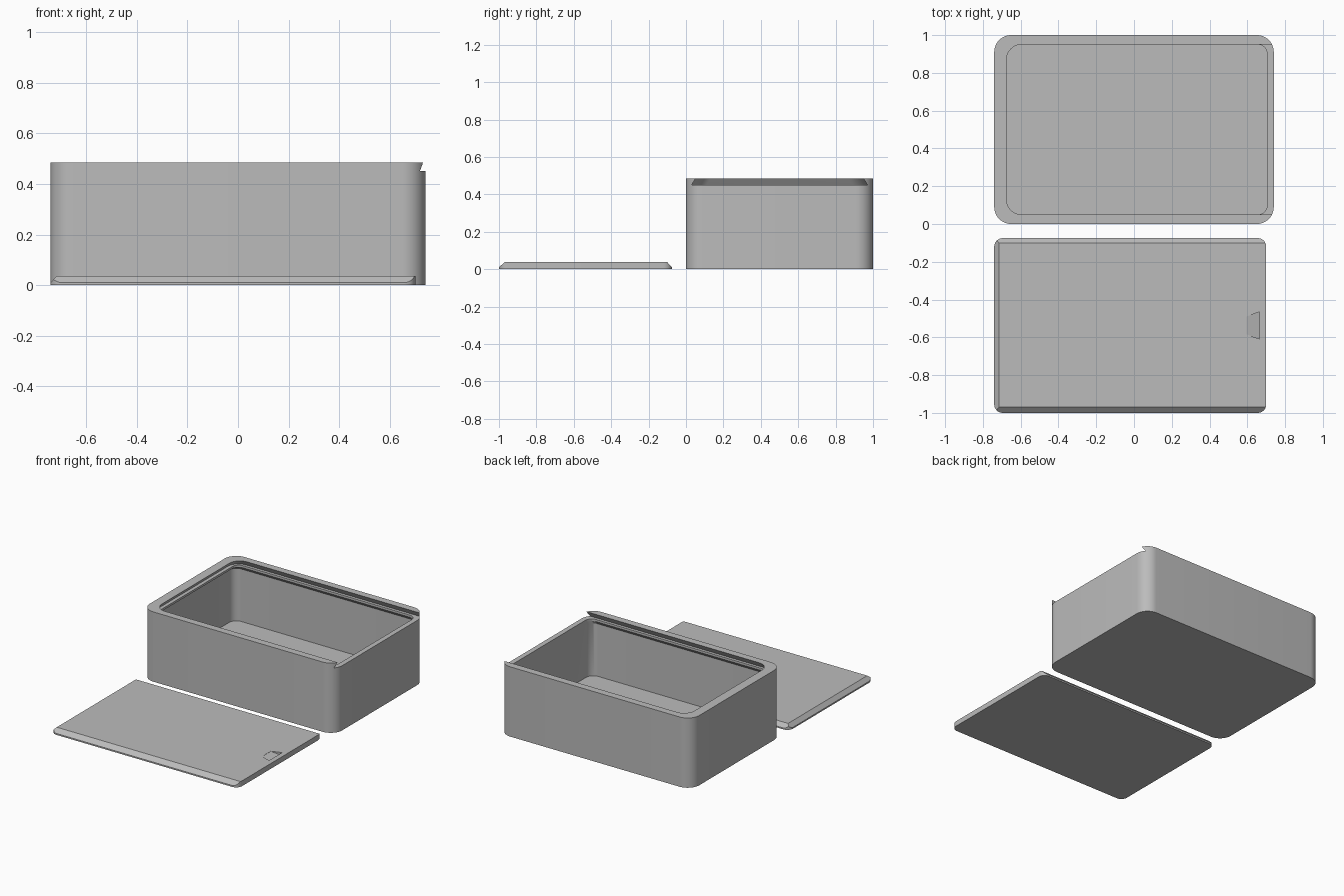
import bpy
import bmesh
from math import cos, sin, pi, radians
from mathutils import Vector

default = bpy.data.objects.get("Cube")
if default:
    bpy.data.objects.remove(default, do_unlink=True)

grey = bpy.data.materials.new("matte grey")
grey.use_nodes = True
grey.diffuse_color = (0.5, 0.5, 0.5, 1)
grey.node_tree.nodes["Principled BSDF"].inputs["Base Color"].default_value = (0.5, 0.5, 0.5, 1)


def rounded_ring(x0, x1, y0, y1, r, z, steps=12):
    """Rounded rectangle outline at height z."""
    corners = [(x1 - r, y1 - r), (x0 + r, y1 - r), (x0 + r, y0 + r), (x1 - r, y0 + r)]
    ring = []
    for quarter, (cx, cy) in enumerate(corners):
        for i in range(steps + 1):
            a = (quarter + i / steps) * pi / 2
            ring.append((cx + r * cos(a), cy + r * sin(a), z))
    return ring


def loft(name, rings, planes=()):
    """Closed solid through the rings, trimmed by (point, normal) planes."""
    bm = bmesh.new()
    loops = [[bm.verts.new(p) for p in ring] for ring in rings]
    n = len(loops[0])
    for low, high in zip(loops, loops[1:]):
        for i in range(n):
            j = (i + 1) % n
            bm.faces.new((low[i], low[j], high[j], high[i]))
    bm.faces.new(loops[0][::-1])
    bm.faces.new(loops[-1])
    for point, normal in planes:
        cut = bmesh.ops.bisect_plane(bm, geom=bm.verts[:] + bm.edges[:] + bm.faces[:],
                                     plane_co=Vector(point), plane_no=Vector(normal),
                                     clear_outer=True)
        edges = [e for e in cut["geom_cut"] if isinstance(e, bmesh.types.BMEdge)]
        bmesh.ops.contextual_create(bm, geom=edges)
    bmesh.ops.recalc_face_normals(bm, faces=bm.faces[:])
    mesh = bpy.data.meshes.new(name)
    bm.to_mesh(mesh)
    bm.free()
    obj = bpy.data.objects.new(name, mesh)
    bpy.context.collection.objects.link(obj)
    return obj


def select(obj):
    bpy.ops.object.select_all(action='DESELECT')
    obj.select_set(True)
    bpy.context.view_layer.objects.active = obj


def carve(obj, cutter):
    select(obj)
    mod = obj.modifiers.new("carve", 'BOOLEAN')
    mod.operation = 'DIFFERENCE'
    mod.solver = 'EXACT'
    mod.object = cutter
    bpy.ops.object.modifier_apply(modifier=mod.name)
    bpy.data.objects.remove(cutter, do_unlink=True)


def finish(obj):
    obj.data.materials.clear()
    obj.data.materials.append(grey)
    select(obj)
    bpy.ops.object.shade_smooth_by_angle(angle=radians(25))


# Box body
height = 0.485
box = loft("box", [rounded_ring(-0.74, 0.74, 0, 1, 0.09, z) for z in (0, height)])

# Hollow, narrowing to a small ledge under the lid
wall = (-0.705, 0.705, 0.035, 0.965, 0.055)
ledge = (-0.675, 0.705, 0.05, 0.95, 0.05)
carve(box, loft("cavity_cutter", [rounded_ring(*wall, 0.05), rounded_ring(*wall, 0.415),
                                  rounded_ring(*ledge, 0.435), rounded_ring(*ledge, 0.46)]))

# Dovetail groove, open at one end
carve(box, loft("groove_cutter", [rounded_ring(-0.70, 1, 0.03, 0.97, 0.08, 0.45),
                                  rounded_ring(-0.65, 1, 0.07, 0.93, 0.08, 0.52)]))
finish(box)

# Sliding lid with bevels on three sides
top = 0.037
bevels = [((0, -0.97, top), (0, -0.027, 0.03)),
          ((0, -0.10, top), (0, 0.027, 0.025)),
          ((-0.715, 0, top), (-0.027, 0, 0.025))]
lid = loft("sliding_lid",
           [rounded_ring(-0.74, 0.70, -1, -0.075, 0.045, z) for z in (0, top)], bevels)


# Thumb notch: a ramp ending in a steep wall
def notch_ring(x, half, z):
    y = -0.537
    return [(x, y - half, z), (x, y + half, z), (x, y + half, 0.06), (x, y - half, 0.06)]


carve(lid, loft("notch_cutter", [notch_ring(0.595, 0.047, top - 0.001),
                                 notch_ring(0.665, 0.072, 0.016)]))
finish(lid)
